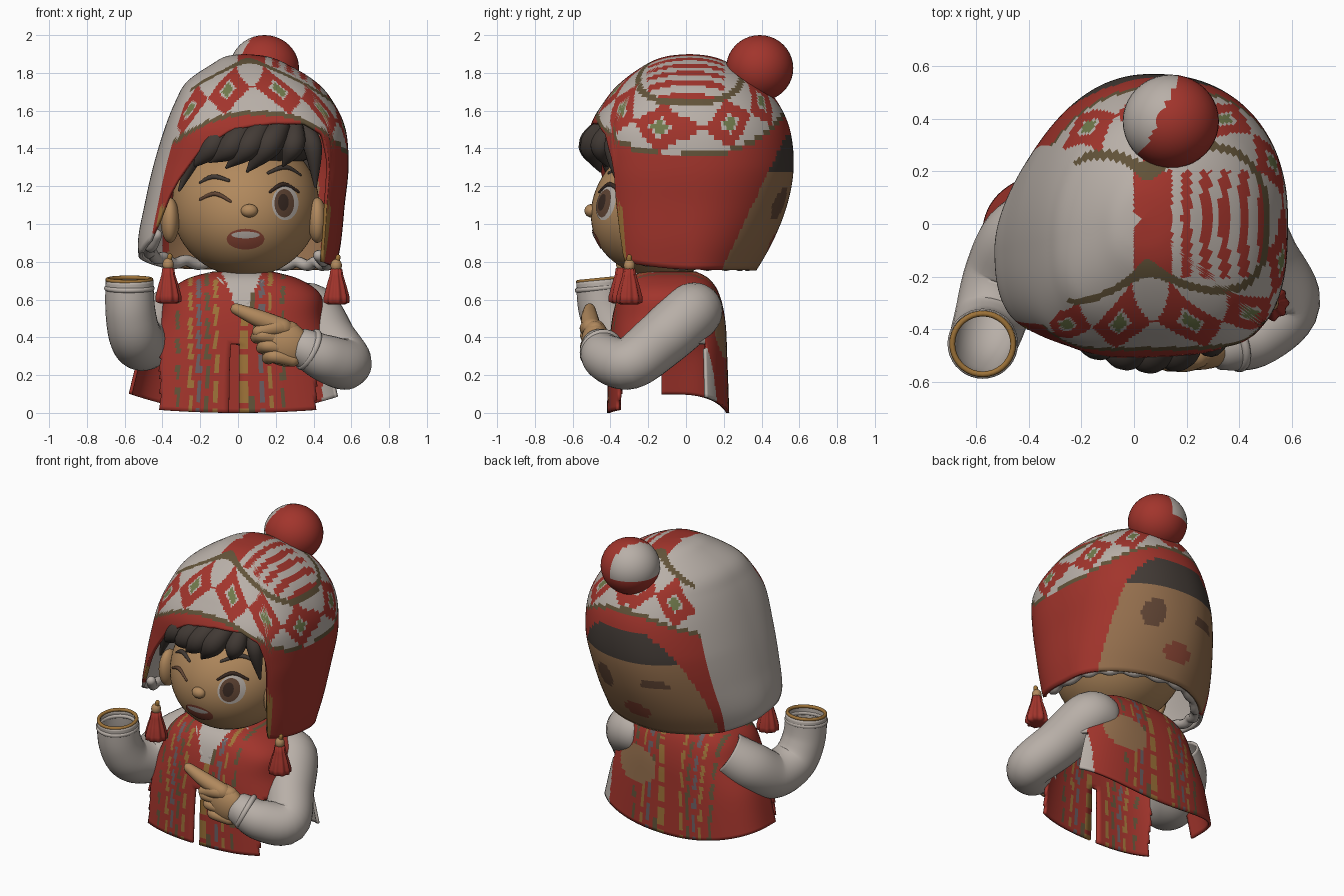
import bpy, bmesh, math
from mathutils import Vector, Matrix

if "Cube" in bpy.data.objects:
    bpy.data.objects.remove(bpy.data.objects["Cube"])

COL = dict(red=(.36, .035, .025), white=(.48, .43, .39), skin=(.44, .25, .11), hair=(.055, .043, .036),
           olive=(.12, .085, .04), green=(.16, .19, .07), dark=(.04, .022, .016), brown=(.12, .06, .035),
           mouth=(.25, .06, .035), gold=(.34, .17, .04), blue=(.14, .11, .12), tan=(.30, .16, .075))
MATS = {}


def mat(n):
    if n not in MATS:
        MATS[n] = bpy.data.materials.new(n + "_paint")
        MATS[n].diffuse_color = (*COL[n], 1)
    return MATS[n]


def finish(name, bm, cols, thick=0):
    me = bpy.data.meshes.new(name)
    bmesh.ops.remove_doubles(bm, verts=bm.verts[:], dist=1e-5)
    bmesh.ops.recalc_face_normals(bm, faces=bm.faces[:])
    for f in bm.faces:
        f.smooth = True
    bm.to_mesh(me)
    bm.free()
    for c in cols:
        me.materials.append(mat(c))
    ob = bpy.data.objects.new(name, me)
    bpy.context.collection.objects.link(ob)
    if thick:
        m = ob.modifiers.new("thickness", 'SOLIDIFY')
        m.thickness, m.offset = thick, 0
    return ob


def surf(name, rows, cols, pick=None, thick=0):
    """Skin closed rings; pick(centre, row, column) gives a colour name, or None for a hole."""
    bm = bmesh.new()
    vs = [[bm.verts.new(p) for p in r] for r in rows]
    n = len(rows[0])
    for i in range(len(rows) - 1):
        for j in range(n):
            q = [vs[i][j], vs[i][(j + 1) % n], vs[i + 1][(j + 1) % n], vs[i + 1][j]]
            c = pick(sum((v.co for v in q), Vector()) / 4, i, j) if pick else cols[0]
            if c:
                bm.faces.new(q).material_index = cols.index(c)
    return finish(name, bm, cols, thick)


def spline(tab, t):
    i = min(int(t), len(tab) - 2)
    u = t - i
    a, b, c, d = (tab[max(0, min(len(tab) - 1, i + k))] for k in (-1, 0, 1, 2))
    return [q + .5 * u * (r - p + u * (2*p - 5*q + 4*r - s + u * (3*(q - r) + s - p)))
            for p, q, r, s in zip(a, b, c, d)]


def lerp_tab(tab, x):
    for (a, p), (b, q) in zip(tab, tab[1:]):
        if x <= b:
            return p + (q - p) * (x - a) / (b - a)
    return tab[-1][1]


def tube(name, pts, col, seg=20, sub=7, rounded=True, thick=0):
    """Round tube through (x, y, z, radius) points."""
    P = [spline(pts, k / sub) for k in range((len(pts) - 1) * sub + 1)]
    C = [Vector(p[:3]) for p in P]
    rows, q, old = [], None, None
    for k, c in enumerate(C):
        t = (C[min(k + 1, len(C) - 1)] - C[max(k - 1, 0)]).normalized()
        q = t.to_track_quat('Z', 'Y') if q is None else old.rotation_difference(t) @ q
        old, r = t, max(P[k][3], .002)
        ends = [0]
        if rounded and k == 0:
            ends = [-90, -60, -30, 0]
        if rounded and k == len(C) - 1:
            ends = [0, 30, 60, 90]
        for e in map(math.radians, ends):
            rows.append([c + t * r * math.sin(e) + q @ Vector((math.cos(a), math.sin(a), 0)) * r * math.cos(e)
                         for a in (2 * math.pi * s / seg for s in range(seg))])
    return surf(name, rows, [col], thick=thick)


def ball(name, loc, size, col, rot=0, seg=32):
    bm = bmesh.new()
    M = Matrix.Translation(loc) @ Matrix.Rotation(math.radians(rot), 4, 'Y') @ Matrix.Diagonal((*size, 1))
    bmesh.ops.create_uvsphere(bm, u_segments=seg, v_segments=seg // 2, radius=1, matrix=M)
    return finish(name, bm, [col])


def inside(c, x, z, w, h):
    return ((c.x - x) / w) ** 2 + ((c.z - z) / h) ** 2 < 1


def section(row, phi, cy, nf, nb):
    """Point on a lopsided superellipse; phi = 0 faces front, 90 faces +x."""
    z, xl, xr, yf, yb = row
    s, c = math.sin(math.radians(phi)), math.cos(math.radians(phi))
    n = nf if c > 0 else nb
    hx, hy = (xr - xl) / 2, (cy - yf if c > 0 else yb - cy)
    return Vector(((xl + xr) / 2 + math.copysign(abs(s) ** (2 / n), s) * hx,
                   cy - math.copysign(abs(c) ** (2 / n), c) * hy, z))


# Hat: crown and ear flaps in one shell, ending at a brim height set per direction
HAT = [(1.89, .03, .03, .02, .02), (1.878, -.06, .15, -.1, .13), (1.84, -.13, .25, -.2, .23),
       (1.75, -.26, .40, -.33, .38), (1.65, -.32, .49, -.42, .47), (1.5, -.38, .56, -.50, .54),
       (1.3, -.44, .575, -.49, .56), (1.1, -.485, .555, -.48, .525), (.9, -.52, .535, -.46, .445), (.72, -.50, .50, -.44, .34)]
BRIM = [(-180, .76), (-130, .77), (-90, .83), (-75, .85), (-60, .91), (-53, 1.0), (-47, 1.15), (-42, 1.23), (-30, 1.38),
        (-12, 1.49), (5, 1.53), (25, 1.53), (40, 1.47), (46, 1.32), (49, 1.0), (51.5, .80), (90, .76), (180, .76)]


def hat_point(t, phi):
    row = spline(HAT, t)
    nf = min(3 if phi > 0 else 2.5, 2.2 + (1.9 - row[0]) * 2)
    p = section(row, phi, .02, nf, 2.2 - .3 * max(0, min(1, (1.3 - row[0]) / .5)))
    s = math.sin(math.radians(phi))
    if s < 0:
        p.y -= .11 * s * s * (row[2] - row[1])
    return p


def brim_t(phi):
    lo, hi, z = 0, len(HAT) - 1, lerp_tab(BRIM, phi)
    for _ in range(30):
        m = (lo + hi) / 2
        lo, hi = (m, hi) if spline(HAT, m)[0] > z else (lo, m)
    return lo


def hat_colour(c, i, j):
    phi = -180 + 1.5 * (j + .5)
    lo = 1.46 + .11 * math.cos(math.radians(2 * phi))
    hi = lo + .27
    if -128 < phi < -57:
        return 'white'
    if abs(phi) < 54 and c.z < 1.1:
        return 'gold'
    if c.y > .2 + (c.z - .8) * .48 and c.z < 1.47:
        if inside(c, .25, 1.11, .07, .085) or inside(c, -.12, 1.14, .09, .025):
            return 'brown'
        if inside(c, .04, .92, .1, .05):
            return 'mouth'
        return 'hair' if c.z > 1.27 else 'tan'
    if c.z < lo:
        return 'red'
    if c.z < lo + .025 or hi < c.z < hi + .03:
        return 'olive'
    if c.z > hi:
        return 'red' if c.x > 0 and (c.x < .12 or int(c.x * 28) % 2) and abs(c.y) < .2 else 'white'
    d = abs((phi / 32) % 1 - .5) * 2 + abs(c.z - lo - .15) / .13
    return 'green' if d < .3 else 'white' if d < .42 else 'red' if d < 1 else 'white'


ANG = [-180 + 1.5 * j for j in range(240)]
ENDS = [brim_t(a) for a in ANG]
surf("knit_hat", [[hat_point(e * i / 64, a) for a, e in zip(ANG, ENDS)] for i in range(65)],
     ['red', 'white', 'olive', 'green', 'hair', 'tan', 'gold', 'brown', 'mouth'], hat_colour, .02)
lining = []
for k in range(25):
    a = (58 + k * 10 + 180) % 360 - 180
    p = hat_point(brim_t(a), a)
    lining.append((.03 + (p.x - .03) * .92, p.y * .92, p.z + .03 + .01 * (-1) ** k, .03))
tube("fleece_lining", lining, 'white', 10, 4)
pom = ball("pompom", (.14, .39, 1.825), (.183, .178, .175), 'red', seg=40)
pom.data.materials.append(mat('white'))
for f in pom.data.polygons:
    f.material_index = int(f.center.x - .5 * (f.center.y - .39) < .09 and f.center.z > 1.8)

# Head: sphere leaning forward at the chin
HC, HR = Vector((.04, -.08, 1.1)), Vector((.39, .42, .38))
head = ball("head", HC, HR, 'skin', seg=64)
for v in head.data.vertices:
    v.co.y -= (1.1 - v.co.z) * .15


def on_face(x, z, out=0):
    k = 1 - ((x - HC.x) / HR.x) ** 2 - ((z - HC.z) / HR.z) ** 2
    return Vector((x, HC.y - HR.y * math.sqrt(max(k, 0)) - (1.1 - z) * .15 - out, z))


def face_line(name, pts, r, col):
    tube(name, [(*on_face(x, z), r * w) for x, z, w in pts], col, 10, 5)


def face_spot(name, x, z, w, h, col, out):
    """Thin oval cap draped over the face."""
    surf(name, [[on_face(x + w * k / 6 * math.cos(a), z + h * k / 6 * math.sin(a), out)
                 for a in (math.tau * s / 32 for s in range(32))] for k in range(7)], [col])


ball("nose", on_face(.06, 1.07, 0), (.045, .035, .035), 'skin')
face_spot("eye_white", .25, 1.11, .07, .09, 'white', .004)
face_spot("iris", .245, 1.11, .052, .075, 'brown', .007)
face_spot("pupil", .24, 1.115, .028, .045, 'dark', .01)
face_spot("mouth", .04, .92, .10, .055, 'mouth', .004)
face_spot("teeth", .04, .942, .075, .018, 'white', .007)
face_line("winking_eye", [(-.2, 1.13, .6), (-.12, 1.16, 1), (-.04, 1.12, .6)], .012, 'brown')
face_line("upper_lash", [(.17, 1.17, .6), (.24, 1.21, 1), (.32, 1.17, .6)], .012, 'dark')
face_line("brow_left", [(-.2, 1.22, .5), (-.13, 1.25, 1), (-.05, 1.23, .6)], .014, 'hair')
face_line("brow_right", [(.16, 1.27, .6), (.25, 1.3, 1), (.33, 1.26, .5)], .014, 'hair')
for side, x in (("left", -.36), ("right", .42)):
    ball("ear_" + side, (x, -.22, 1.02), (.05, .08, .12), 'skin')

# Hair: cap under the brim and locks swept to one side
ball("hair_cap", (.05, -.04, 1.42), (.38, .42, .14), 'hair')
for k, (x0, x1, z1, r) in enumerate([(-.14, -.31, 1.18, .05), (-.06, -.25, 1.30, .065), (.04, -.15, 1.33, .07),
                                     (.13, -.06, 1.30, .07), (.22, .05, 1.28, .07), (.3, .24, 1.31, .06), (.34, .41, 1.2, .05)]):
    m = (x0 + x1) / 2
    yy = -.47 + 1.1 * (m - .05) ** 2
    tube(f"hair_lock_{k}", [(x0, yy + .03, 1.51, r * .8), (m + .02, yy - .03, 1.41, r), (x1, yy + 1.1 * (m - x1) ** 2, z1, .008)], 'hair', 14)

# Neck, collar and vest shell
tube("neck", [(.03, -.1, .5, .15), (.03, -.1, .66, .14), (.03, -.1, .82, .14)], 'skin', 28)
for s in (-1, 1):
    tube("shirt_collar", [(.02 + s * .17, -.17, .71, .035), (.02 + s * .11, -.28, .68, .035), (.02 + s * .03, -.35, .58, .025)], 'white', 12)
VEST = [(.74, -.13, .18, -.23, .05), (.70, -.27, .32, -.3, .12), (.62, -.37, .43, -.35, .17), (.48, -.42, .45, -.385, .2),
        (.28, -.51, .52, -.40, .21), (0, -.57, .58, -.41, .22)]


def vest_colour(c, i, j):
    wrap = -.12 if c.x < 0 else .1
    if c.z < .37 and c.y < wrap and (abs(c.x) > .41 or c.y > -.2):
        return None
    if j == 179 and c.z < .36:
        return None
    if c.x > .45 and c.z < .45:
        return 'white'
    if c.y > 0 and inside(c, .22, .4, .15, .12):
        return 'tan'
    if c.y < -.15 and c.z > .5 and abs(c.x - .02) < (c.z - .5) * .45:
        return 'white'
    k = int(abs(c.x + .04) / .022)
    return {3: 'gold', 5: 'olive', 7: 'blue', 9: 'gold', 12: 'olive'}.get(k, 'red') if int(c.z * 30 + k) % 4 else 'red'


rows = []
for i in range(41):
    row = [section(spline(VEST, i / 8), 2 * j, -.08, 2.8, 2.8) for j in range(180)]
    for p in row:
        p.z += (.1 if p.y > -.13 else .03) * (p.x / .57) ** 2 * max(0, 1 - p.z / .6)
    rows.append(row)
surf("woven_vest", rows, ['red', 'white', 'gold', 'olive', 'blue', 'tan'], vest_colour, .018)

# Sleeves: raised arm ends in an open cuff, the other folds across the chest
tube("sleeve_left", [(-.32, .02, .55, .13), (-.43, -.06, .46, .145), (-.5, -.2, .37, .14), (-.545, -.36, .41, .132),
                     (-.57, -.435, .54, .125), (-.575, -.455, .70, .12)], 'white', 32, rounded=False, thick=.014)
tube("sleeve_right", [(.27, .05, .53, .13), (.38, .03, .53, .155), (.48, -.14, .38, .15), (.57, -.3, .262, .138),
                      (.46, -.42, .29, .125), (.36, -.455, .34, .105)], 'white', 32)


def ring(name, c, r, r2, axis, col):
    q = Vector(axis).to_track_quat('Z', 'Y')
    rows = [[Vector(c) + q @ Vector(((r + r2 * math.cos(b)) * math.cos(a), (r + r2 * math.cos(b)) * math.sin(a), r2 * math.sin(b)))
             for b in (math.tau * k / 10 for k in range(10))] for a in (math.tau * k / 36 for k in range(37))]
    surf(name, rows, [col])


ring("cuff_left", (-.575, -.455, .66), .12, .014, (0, -.1, 1), 'white')
ring("cuff_rim_left", (-.575, -.456, .705), .116, .011, (0, -.1, 1), 'gold')
ring("cuff_right", (.375, -.45, .335), .1, .018, (-1, -.35, .5), 'white')

# Hand: fist with pointing finger
ball("palm", (.24, -.48, .37), (.145, .075, .12), 'skin', 25)
tube("index_finger", [(.24, -.5, .45, .05), (.11, -.51, .5, .046), (-.01, -.51, .55, .03)], 'skin')
tube("thumb", [(.28, -.48, .44, .045), (.2, -.52, .45, .042), (.11, -.52, .43, .034)], 'skin')
for k in range(3):
    z, x = .40 - k * .055, .10 + k * .03
    tube(f"curled_finger_{k}", [(x + .13, -.5, z - .01, .036), (x + .03, -.525, z + .01, .036), (x, -.48, z, .034)], 'skin')

# Tassels hanging from the ear flaps
for side, x, y, z in (("left", -.37, -.34, .58), ("right", .52, -.3, .575)):
    tube("tassel_cord_" + side, [(x, y, z + .2, .014), (x + .01, y, z + .25, .014)], 'gold', 10)
    ball("tassel_knob_" + side, (x, y, z + .205), (.03, .03, .035), 'skin')
    prof = [(.2, .005), (.185, .03), (.15, .035), (.1, .05), (.04, .065), (.01, .066), (0, .045), (0, .001)]
    surf("tassel_" + side, [[Vector((x + math.cos(a) * r * (1 + .08 * math.cos(9 * a)), y + math.sin(a) * r * (1 + .08 * math.cos(9 * a)), z + h))
                             for a in (math.tau * k / 54 for k in range(54))] for h, r in prof], ['red'])

for m in bpy.data.materials:
    if m.users and not m.is_grease_pencil:
        m.use_nodes = True
        m.node_tree.nodes["Principled BSDF"].inputs["Base Color"].default_value = m.diffuse_color
